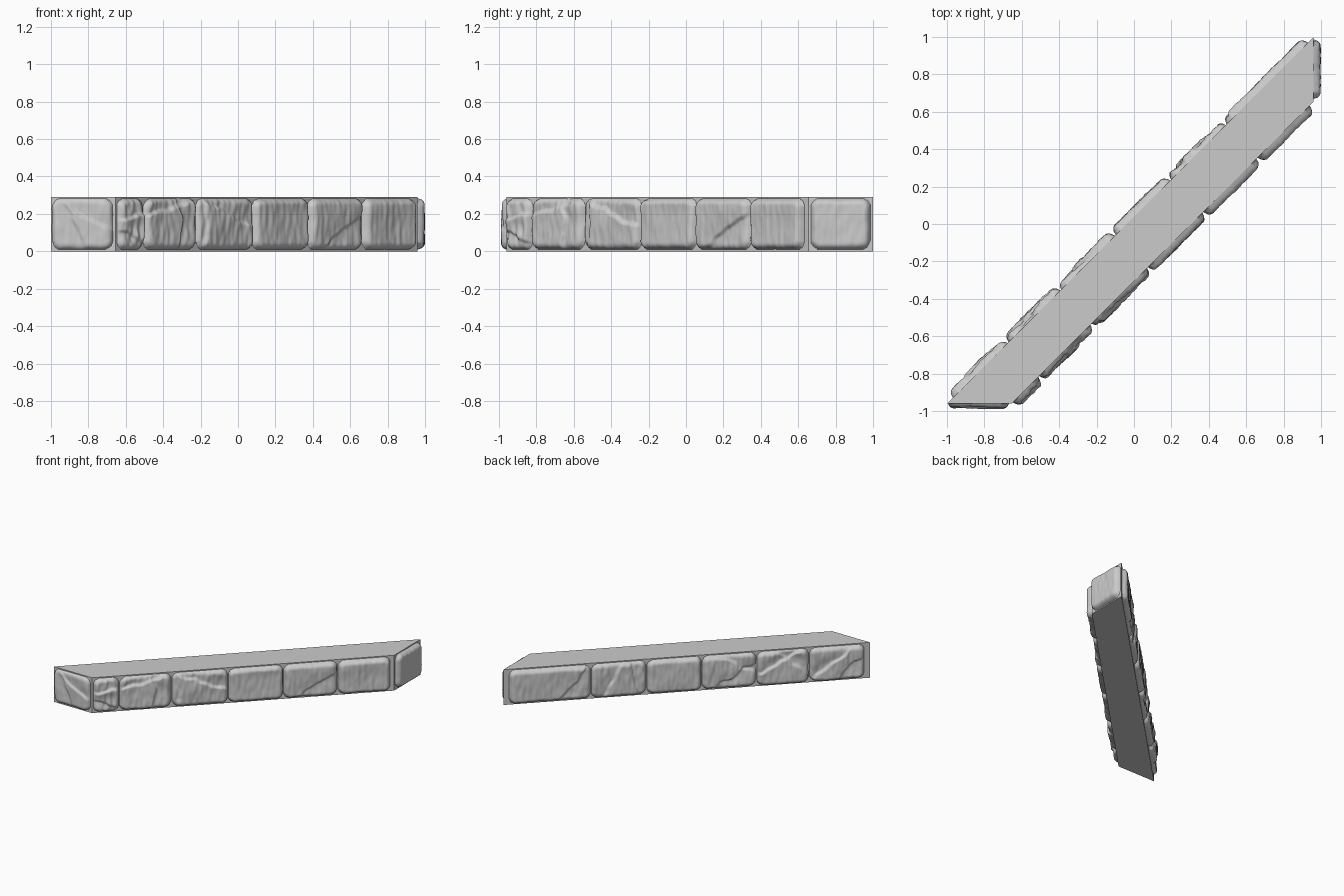
import bpy, bmesh, math
from mathutils import Vector, noise

if "Cube" in bpy.data.objects:
    bpy.data.objects.remove(bpy.data.objects["Cube"])

HEIGHT = 0.29
UP = Vector((0, 0, 1))

stone_mat = bpy.data.materials.new("grey_stone")
stone_mat.use_nodes = True
grey = (0.6, 0.6, 0.6, 1)
stone_mat.diffuse_color = grey
stone_mat.node_tree.nodes["Principled BSDF"].inputs["Base Color"].default_value = grey


def add_object(name, bm):
    mesh = bpy.data.meshes.new(name)
    bm.to_mesh(mesh)
    bm.free()
    mesh.materials.append(stone_mat)
    obj = bpy.data.objects.new(name, mesh)
    bpy.context.collection.objects.link(obj)
    return obj


def smoothstep(t):
    t = min(max(t, 0), 1)
    return t * t * (3 - 2 * t)


def stone(name, start, along, width, depth, rough, chips, seed):
    """A pillow-shaped stone face; chips are (u, v, angle) lines that break it into steps."""
    out = along.cross(UP)
    low, high = 0.008, HEIGHT - 0.006
    tall = high - low
    nu, nv = max(16, int(width / 0.0075)), 38
    corner = 0.05
    bm = bmesh.new()
    rows = []
    for j in range(nv + 1):
        row = []
        for i in range(nu + 1):
            u, v = i / nu, j / nv
            s, z = u * width, v * tall
            p = Vector((s * 9, z * 9, seed * 7.3))
            wobble = noise.noise(p * 1.5)
            # distance inside a rounded, slightly wavy outline
            qx = abs(s - width / 2) - width / 2 + corner
            qz = abs(z - tall / 2) - tall / 2 + corner
            inside = corner - math.hypot(max(qx, 0), max(qz, 0)) - min(max(qx, qz), 0)
            inside -= 0.004 + 0.004 * wobble
            t = min(max(inside / 0.032, 0), 1)
            pillow = math.sqrt(1 - (1 - t) ** 2)
            # broad undulation plus vertical tool marks
            h = 0.82 + 0.2 * rough * noise.noise(p * 0.7)
            h += 0.12 * rough * noise.noise(Vector((s * 38, z * 12, seed)))
            for cu, cv, angle in chips:
                a = math.radians(angle)
                d = (s - cu * width) * math.cos(a) + (z - cv * tall) * math.sin(a)
                d += 0.028 * noise.noise(p * 1.3 + UP)
                h -= 0.36 * smoothstep(d / 0.02) * (1 - 0.6 * smoothstep((d - 0.02) / 0.09))
            h = max(h, 0.15) * pillow * depth if inside > 0 else -0.004
            row.append(bm.verts.new(start + along * s + UP * (low + z) + out * h))
        rows.append(row)
    for j in range(nv):
        for i in range(nu):
            bm.faces.new((rows[j][i], rows[j][i + 1], rows[j + 1][i + 1], rows[j + 1][i])).smooth = True
    add_object(name, bm)


# slanted core block with a parallelogram footprint
footprint = [Vector(c) for c in ((-1, -0.96, 0), (-0.655, -0.96, 0), (0.96, 0.655, 0), (0.96, 1, 0))]
bm = bmesh.new()
base = bm.faces.new([bm.verts.new(c) for c in footprint])
top = bmesh.ops.extrude_face_region(bm, geom=[base])
bmesh.ops.translate(bm, vec=UP * HEIGHT, verts=[g for g in top["geom"] if isinstance(g, bmesh.types.BMVert)])
bmesh.ops.recalc_face_normals(bm, faces=bm.faces)
add_object("wall_core", bm)

# one course per side: joint positions along the side, depth, and (roughness, chips) for each stone
courses = [
    ("front_end_stone", [0.01, 0.97], 0.034,
     [(0.8, [(0.45, 0.4, 200), (0.55, 0.6, 60)])]),
    ("front_stone", [0.003, 0.09, 0.263, 0.45, 0.633, 0.812, 0.988], 0.046,
     [(2.2, [(0.5, 0.6, 100), (0.5, 0.3, 250)]),
      (1.1, [(0.62, 0.5, 0), (0.3, 0.7, 110)]),
      (1.1, [(0.45, 0.7, 70), (0.15, 0.5, 180)]),
      (0.8, []),
      (0.8, [(0.5, 0.35, 300)]),
      (0.8, [])]),
    ("right_end_stone", [0.03, 0.97], 0.043, [(0.7, [])]),
    ("back_stone", [0.014, 0.239, 0.39, 0.541, 0.69, 0.833, 0.985], 0.046,
     [(0.7, [(0.75, 0.5, 320)]),
      (1.0, [(0.45, 0.6, 150), (0.75, 0.5, 10)]),
      (0.8, []),
      (0.9, [(0.5, 0.35, 300), (0.6, 0.7, 60)]),
      (0.9, [(0.35, 0.55, 120), (0.7, 0.6, 50)]),
      (1.0, [(0.5, 0.6, 130), (0.7, 0.4, 310)])]),
]
seed = 1
for side, (name, joints, depth, looks) in enumerate(courses):
    start, end = footprint[side], footprint[(side + 1) % 4]
    along = (end - start).normalized()
    length = (end - start).length
    for k, (rough, chips) in enumerate(looks):
        left, right = joints[k] * length + 0.002, joints[k + 1] * length - 0.002
        stone(f"{name}_{k + 1}", start + along * left, along, right - left, depth, rough, chips, seed)
        seed += 1
